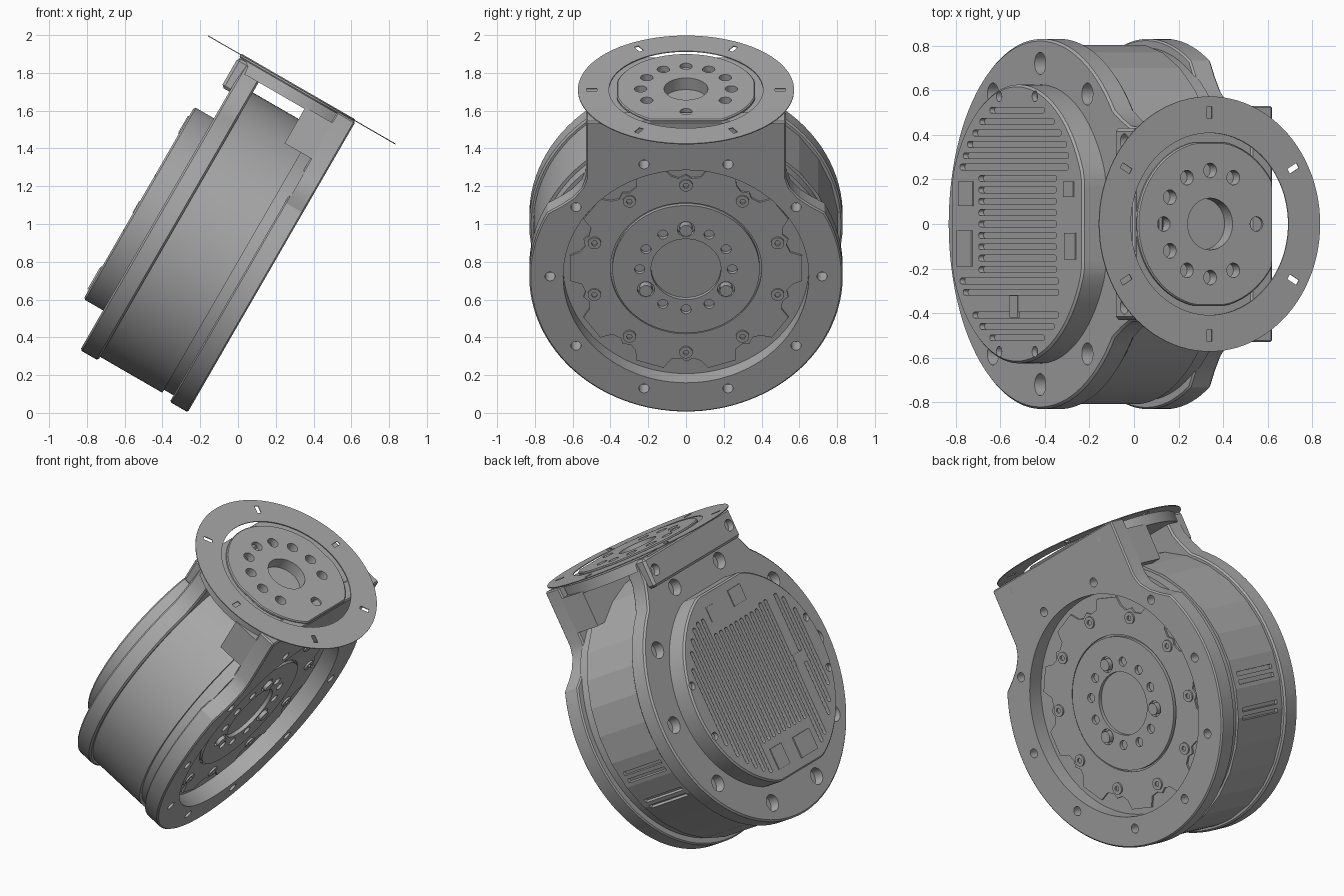
import bpy, bmesh
from math import sin, cos, pi, radians, sqrt

cube = bpy.data.objects.get("Cube")
if cube:
    bpy.data.objects.remove(cube)

grey = bpy.data.materials.new("machined grey")
grey.use_nodes = True
grey.diffuse_color = (0.4, 0.4, 0.4, 1)
grey.node_tree.nodes["Principled BSDF"].inputs["Base Color"].default_value = (0.4, 0.4, 0.4, 1)

TILT = radians(30)      # the whole unit leans about y
CQ = 0.70               # height of the main axis in the tilted frame
TP = -0.562             # place of the top output axis along the main axis


def clamp(v, lo, hi):
    return max(lo, min(hi, v))


def circle(r, cx=0.0, cy=CQ, n=96, xlim=(-9, 9), ylim=(-9, 9)):
    """Circle outline, optionally cut by flats."""
    return [(cx + clamp(r * cos(2 * pi * i / n), *xlim),
             cy + clamp(r * sin(2 * pi * i / n), *ylim)) for i in range(n)]


def ring_of(r, hole, angles, cx=0.0, cy=CQ, n=20):
    """Small circles spaced round a bolt circle."""
    return [circle(hole, cx + r * cos(radians(a)), cy + r * sin(radians(a)), n) for a in angles]


def rect(x0, x1, y0, y1):
    return [(x0, y0), (x1, y0), (x1, y1), (x0, y1)]


def radial_rect(r0, r1, w, deg, cx=0.0, cy=CQ):
    c, s = cos(radians(deg)), sin(radians(deg))
    return [(cx + r * c - t * s, cy + r * s + t * c)
            for r, t in ((r0, -w), (r1, -w), (r1, w), (r0, w))]


def capsule(x, y0, y1, r):
    top = [(x + r * cos(pi * i / 8), y1 + r * sin(pi * i / 8)) for i in range(9)]
    return top + [(x - r * cos(pi * i / 8), y0 - r * sin(pi * i / 8)) for i in range(9)]


def solid(name, parts, along="p", smooth=30):
    """Extrude outlines (points, start, end) along the main axis p or the top axis q."""
    bm = bmesh.new()
    for pts, a, b in parts:
        def place(u, v, d):
            return bm.verts.new((d, u, v) if along == "p" else (u, v, d))
        lo = [place(u, v, a) for u, v in pts]
        hi = [place(u, v, b) for u, v in pts]
        bm.faces.new(lo[::-1])
        bm.faces.new(hi)
        n = len(pts)
        for i in range(n):
            j = (i + 1) % n
            bm.faces.new((lo[i], lo[j], hi[j], hi[i]))
    bmesh.ops.recalc_face_normals(bm, faces=bm.faces)
    me = bpy.data.meshes.new(name)
    bm.to_mesh(me)
    bm.free()
    me.materials.append(grey)
    ob = bpy.data.objects.new(name, me)
    ob.rotation_euler = (0, TILT, 0)
    bpy.context.scene.collection.objects.link(ob)
    finish(ob, smooth)
    return ob


def finish(ob, smooth):
    ob.data.shade_smooth()
    ob.data.set_sharp_from_angle(angle=radians(smooth))


def cut(ob, parts, along="p", bevel=0, smooth=30):
    """Bevel if asked, subtract the outlines and bake the result."""
    cutter = solid("cutter", parts, along)
    cutter.hide_render = True
    if bevel:
        m = ob.modifiers.new("bevel", "BEVEL")
        m.width, m.segments, m.angle_limit = bevel, 1, radians(60)
    m = ob.modifiers.new("cut", "BOOLEAN")
    m.operation, m.solver, m.object = "DIFFERENCE", "EXACT", cutter
    dg = bpy.context.evaluated_depsgraph_get()
    me = bpy.data.meshes.new_from_object(ob.evaluated_get(dg))
    ob.modifiers.clear()
    ob.data = me
    bpy.data.objects.remove(cutter)
    finish(ob, smooth)


def flange_outline(neck, start, r=0.83):
    """Round flange with a neck; neck points run from the top down to the circle."""
    n = 80
    arc = [(r * cos(t), CQ + r * sin(t)) for t in
           (start - (pi + 2 * start) * i / n for i in range(n + 1))]
    return neck + arc + [(-x, y) for x, y in reversed(neck)]


tens = range(0, 360, 36)

# Main drum: smooth on one side, flat panels on the other
angles = list(range(-90, 90, 12)) + list(range(90, 270, 3))
drum = solid("drum", [([(0.808 * cos(radians(a)), CQ + 0.808 * sin(radians(a)))
                        for a in angles], -0.80, -0.40)], smooth=8)
cut(drum, [(radial_rect(0.785, 0.9, 0.012, a), -0.74, -0.44)
           for a in (-12, -15.5, -27, -30.5)], smooth=8)
solid("drum_groove", [(circle(0.79), -0.41, -0.33)])

# Front flange with its neck, opening and bolt holes
front = solid("front_flange", [(flange_outline(
    [(0.53, 1.645), (0.53, 1.30), (0.55, 1.24), (0.60, 1.18), (0.66, 1.135)], radians(28)),
    -0.342, -0.232)])
cut(front, [(circle(0.65), -0.5, 0)] +
    [(c, -0.32, 0) for c in ring_of(0.72, 0.027, tens)], bevel=0.008)

# Rear flange, neck and bolt holes
rear = solid("rear_flange", [(flange_outline(
    [(0.43, 1.62), (0.44, 1.50), (0.47, 1.43)], radians(52)), -0.89, -0.78)])
cut(rear, [(c, -1, -0.83) for c in ring_of(0.72, 0.05, tens)], bevel=0.01)
neck = solid("rear_neck", [(rect(-0.43, 0.43, 1.45, 1.63), -0.94, -0.80)])
cut(neck, [(circle(0.035, s * 0.37, 1.54, 20), -1, -0.9) for s in (-1, 1)], bevel=0.015)

# Blocks that carry the top plate
solid("neck_block", [(rect(-0.53, 0.53, 1.36, 1.58), -0.50, -0.33)])

# Rear cover with cooling slots and corner screws
cover = solid("rear_cover", [(circle(0.625, ylim=(-0.587, 0.587)), -1.01, -0.88)])
slots = []
for i in range(-10, 11):
    y = 0.051 * i
    reach = sqrt(0.56 ** 2 - y * y)
    low, high = (0.33, 0.34) if abs(i) < 5 else (0.5, 0.36 if i < 0 else 0.45)
    if i != -7:
        slots.append((capsule(y, CQ - min(low, reach), CQ + min(high, reach), 0.013), -1.1, -0.985))
screws = [(circle(0.024, s * 0.572, CQ + d, 16), -1.1, -0.985) for s in (-1, 1) for d in (-0.16, 0.16)]
cut(cover, slots + screws, bevel=0.01)
solid("cover_details", [
    (rect(-0.19, -0.03, 0.17, 0.30), -1.018, -1.0),
    (rect(0.08, 0.19, 0.18, 0.31), -1.016, -1.0),
    (rect(-0.16, -0.04, 1.13, 1.23), -1.016, -1.0),
    (rect(0.12, 0.19, 1.12, 1.21), -1.014, -1.0),
    (rect(-0.42, -0.32, 0.64, 0.71), -1.014, -1.0)])

# Recessed front floor, jagged plate and screw bosses
well = [(circle(0.185), -0.39, 0)]
floor = solid("floor", [(circle(0.66), -0.45, -0.335)])
cut(floor, well)
jag = [(r * cos(radians(a + d)), CQ + r * sin(radians(a + d)))
       for a in range(18, 378, 36)
       for d, r in ((-11, 0.62), (-8, 0.56), (-3, 0.55), (0, 0.57), (4, 0.55), (8, 0.57), (11, 0.62))]
plate = solid("jagged_plate", [(jag, -0.34, -0.318)])
cut(plate, [(circle(0.40), -0.5, 0)])
bosses = solid("screw_bosses", [(c, -0.33, -0.308) for c in ring_of(0.51, 0.035, range(18, 378, 36))])
cut(bosses, [(c, -0.318, 0) for c in ring_of(0.51, 0.016, range(18, 378, 36), n=6)])

# Output hub with its holes and three pins
pins = (90, 210, 330)
hub = solid("output_hub", [(circle(0.39), -0.34, -0.308)])
cut(hub, well + [(c, -0.332, 0) for c in
                 ring_of(0.245, 0.027, [a for a in range(0, 360, 30) if a not in pins])] +
    [(c, -0.332, 0) for c in ring_of(0.245, 0.046, pins)])
solid("hub_pins", [(c, -0.34, -0.29) for c in ring_of(0.245, 0.034, pins)])
solid("hub_centre", [(circle(0.11), -0.40, -0.386)])

# Top disc and output plate share one drilling pattern
drill = [(circle(0.116, TP, 0, 48), 1.585, 2)] + \
        [(c, 1.60, 2) for c in ring_of(0.24, 0.033, [a for a in range(0, 360, 30)
                                                    if a not in (30, 330)], TP, 0)]
disc = solid("top_disc", [(circle(0.53, TP, 0, xlim=(-0.37, 0.33)), 1.57, 1.635)], "q")
cut(disc, drill, "q")
top = solid("output_plate", [(circle(0.375, TP, 0, xlim=(-9, 0.325), ylim=(-0.366, 0.366)),
                              1.634, 1.656)], "q")
cut(top, drill, "q", bevel=0.006)

# Thin slotted ring round the output plate
ring = solid("slotted_ring", [(circle(0.572, TP, 0), 1.647, 1.652)], "q")
cut(ring, [(circle(0.408, TP, 0), 1.5, 2)] +
    [(radial_rect(0.472, 0.526, 0.013, a, TP, 0), 1.5, 2) for a in range(30, 390, 60)], "q")
